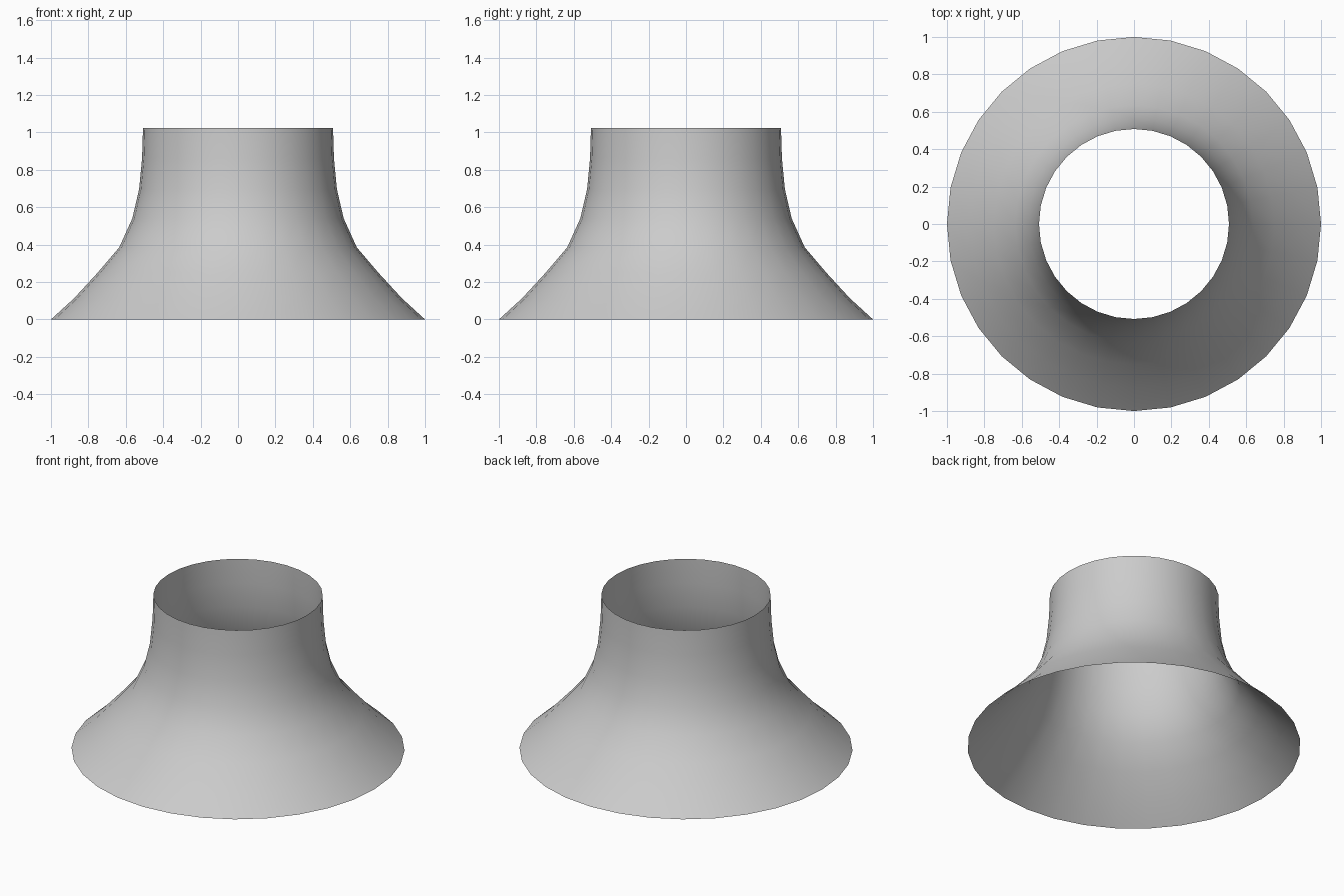
import bpy, bmesh, math

if "Cube" in bpy.data.objects:
    bpy.data.objects.remove(bpy.data.objects["Cube"])

# Flared profile (radius, height) from wide base to narrow neck
PROFILE = [(1.0, 0.0), (0.877, 0.112), (0.75, 0.25), (0.635, 0.385),
           (0.565, 0.54), (0.529, 0.695), (0.513, 0.86), (0.508, 1.023)]
SIDES = 32

# Open, thin-walled surface of revolution
bm = bmesh.new()
rings = [[bm.verts.new((r * math.cos(2 * math.pi * i / SIDES),
                        r * math.sin(2 * math.pi * i / SIDES), z))
          for i in range(SIDES)] for r, z in PROFILE]
for low, high in zip(rings, rings[1:]):
    for i in range(SIDES):
        j = (i + 1) % SIDES
        face = bm.faces.new((low[i], low[j], high[j], high[i]))
        face.smooth = True

mesh = bpy.data.meshes.new("flared_collar")
bm.to_mesh(mesh)
bm.free()
collar = bpy.data.objects.new("flared_collar", mesh)
bpy.context.collection.objects.link(collar)
